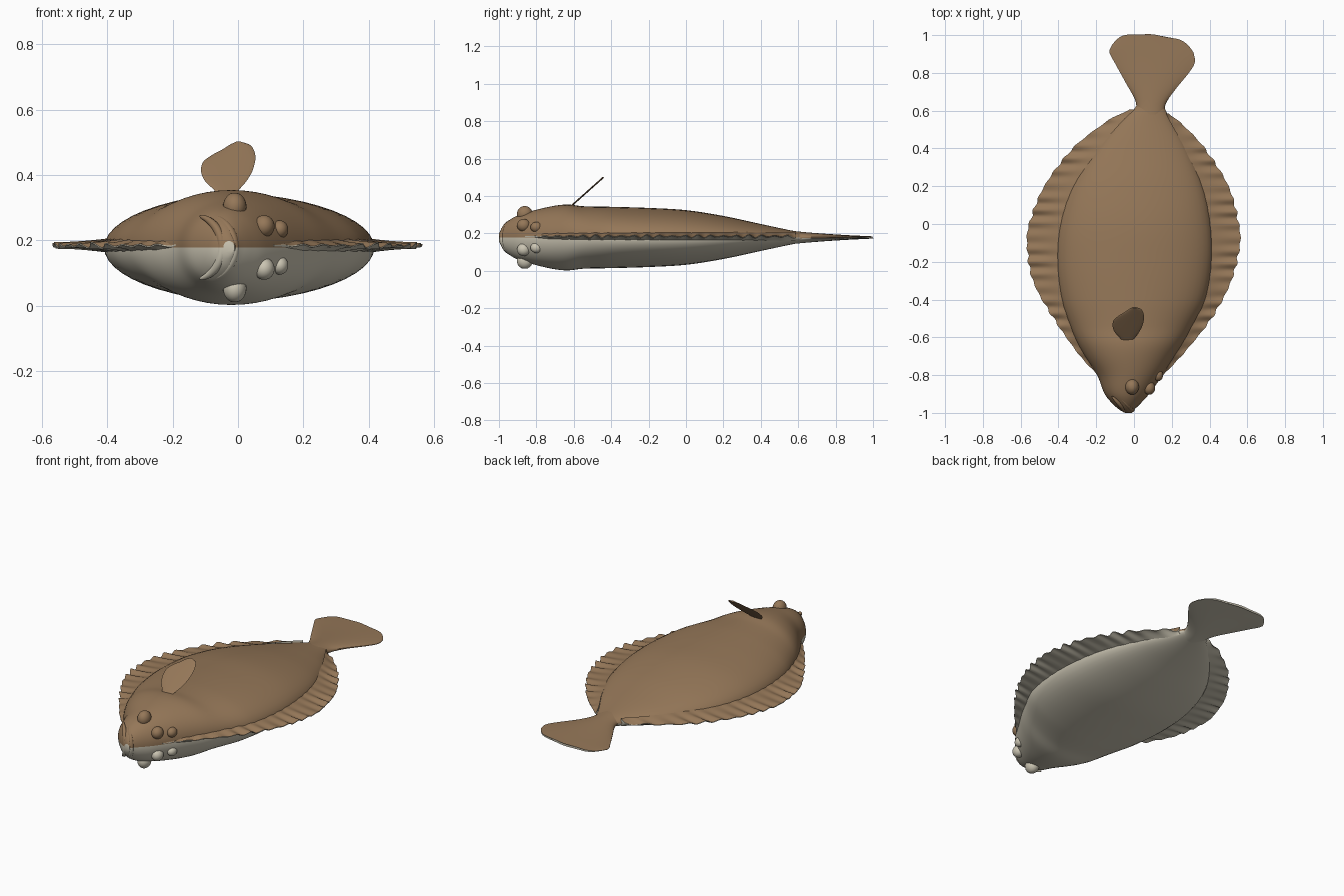
import bpy, math
from mathutils import Vector

if "Cube" in bpy.data.objects:
    bpy.data.objects.remove(bpy.data.objects["Cube"])

Z0 = 0.178  # mid plane of the flat fish


def material(name, rgb):
    m = bpy.data.materials.new(name)
    m.diffuse_color = (*rgb, 1)
    m.use_nodes = True
    m.node_tree.nodes["Principled BSDF"].inputs["Base Color"].default_value = m.diffuse_color
    return m


BROWN = material("upper brown", (0.30, 0.185, 0.098))
CREAM = material("belly cream", (0.60, 0.56, 0.45))


def curve(table, t, k):
    """Smooth interpolation of column k of a table keyed on column 0."""
    n = len(table)
    t = min(max(t, table[0][0]), table[-1][0])
    i = max(j for j in range(n - 1) if table[j][0] <= t)

    def slope(j):
        a, b = table[max(j - 1, 0)], table[min(j + 1, n - 1)]
        return (b[k] - a[k]) / (b[0] - a[0])
    p, q = table[i], table[i + 1]
    h = q[0] - p[0]
    u = (t - p[0]) / h
    return ((2*u**3 - 3*u*u + 1) * p[k] + (u**3 - 2*u*u + u) * h * slope(i)
            + (3*u*u - 2*u**3) * q[k] + (u**3 - u*u) * h * slope(i + 1))


def loft(name, rings, upper):
    """Skin closed rings, cap both ends; upper(face) selects brown faces."""
    n = len(rings[0])
    verts = [v for r in rings for v in r]
    faces = [(i*n + j, i*n + (j+1) % n, (i+1)*n + (j+1) % n, (i+1)*n + j)
             for i in range(len(rings) - 1) for j in range(n)]
    faces += [tuple(range(n))[::-1], tuple(range((len(rings) - 1)*n, len(rings)*n))]
    me = bpy.data.meshes.new(name)
    me.from_pydata(verts, [], faces)
    finish(name, me, upper)


def finish(name, me, upper):
    import bmesh
    bm = bmesh.new()
    bm.from_mesh(me)
    bmesh.ops.recalc_face_normals(bm, faces=bm.faces)
    bm.to_mesh(me)
    bm.free()
    me.materials.append(BROWN)
    me.materials.append(CREAM)
    for p in me.polygons:
        p.material_index = 0 if upper(p) else 1
    ob = bpy.data.objects.new(name, me)
    bpy.context.collection.objects.link(ob)
    bpy.context.view_layer.objects.active = ob
    ob.select_set(True)
    bpy.ops.object.shade_smooth_by_angle(angle=math.radians(50))
    ob.select_set(False)


def by_height(p):
    return p.center.z > Z0


def by_normal(p):
    return p.normal.z > 0


# Body: y, left x, right x, half thickness
BODY = [(-1.0, -0.045, -0.01, 0.02), (-0.985, -0.075, 0.0, 0.052), (-0.95, -0.115, 0.035, 0.088),
        (-0.9, -0.155, 0.08, 0.118), (-0.8, -0.195, 0.15, 0.148), (-0.7, -0.26, 0.215, 0.17),
        (-0.63, -0.30, 0.26, 0.176), (-0.55, -0.335, 0.305, 0.167), (-0.4, -0.385, 0.38, 0.164),
        (-0.2, -0.41, 0.415, 0.158), (0, -0.395, 0.41, 0.146), (0.2, -0.33, 0.37, 0.115),
        (0.4, -0.20, 0.285, 0.072), (0.55, -0.065, 0.195, 0.04), (0.62, 0.01, 0.16, 0.027),
        (0.68, 0.03, 0.15, 0.018)]
rings = []
for i in range(91):
    y = -1 + 1.68 * (i / 90) ** 1.25
    l, r, t = (curve(BODY, y, k) for k in (1, 2, 3))
    rings.append([((l + r) / 2 + (r - l) / 2 * math.cos(a), y, Z0 + t * math.sin(a))
                  for a in (math.tau * j / 48 for j in range(48))])
loft("body", rings, by_height)

# Rippled side fins: y, left outer x, right outer x
FIN = [(-0.86, -0.17, 0.11), (-0.8, -0.195, 0.155), (-0.7, -0.285, 0.25), (-0.5, -0.425, 0.41),
       (-0.3, -0.535, 0.515), (-0.1, -0.567, 0.562), (0, -0.555, 0.555), (0.2, -0.475, 0.50),
       (0.4, -0.325, 0.375), (0.5, -0.205, 0.285), (0.57, -0.10, 0.205), (0.605, -0.025, 0.165)]
for side, name in ((1, "left_fin"), (2, "right_fin")):
    s = -1 if side == 1 else 1
    end = 0.605 if side == 1 else 0.585
    rings = []
    for i in range(241):
        y = -0.86 + (end + 0.86) * i / 240
        mid = (curve(BODY, y, 1) + curve(BODY, y, 2)) / 2
        inner = mid + (curve(BODY, y, side) - mid) * 0.93
        grow = min(1, i / 50)
        wave = math.sin(y * 92 + side) * (0.65 + 0.35 * math.sin(y * 23))
        outer = curve(FIN, y, side) + s * 0.006 * wave * grow
        top, bottom = [], []
        for v in (0, 0.25, 0.5, 0.75, 1):
            x = inner + (outer - inner) * v
            z = Z0 + 0.006 + 0.009 * wave * v * grow
            h = 0.022 * (1 - v) ** 1.5 + 0.002
            top.append((x, y, z + h))
            bottom.append((x, y, z - h))
        rings.append(top + bottom[::-1])
    loft(name, rings, by_normal)

# Tail fin: s, left x, left y, right x, right y
TAIL = [(0, 0.012, 0.58, 0.16, 0.58), (0.2, 0.008, 0.65, 0.17, 0.64), (0.45, -0.045, 0.75, 0.225, 0.72),
        (0.7, -0.10, 0.85, 0.29, 0.80), (0.85, -0.13, 0.91, 0.322, 0.855), (1, -0.115, 0.95, 0.315, 0.91)]
rings = []
for i in range(31):
    s = i / 30
    lx, ly, rx, ry = (curve(TAIL, s, k) for k in (1, 2, 3, 4))
    top, bottom = [], []
    for j in range(25):
        v = j / 24
        u = 2 * v - 1
        y = ly + (ry - ly) * v + 0.07 * s * s * (1 - u ** 4) + 0.004 * s**6 * math.sin(v * 16)
        h = (0.028 * (1 - s) ** 1.2 + 0.006) * math.sqrt(max(0.02, 1 - u * u))
        x = lx + (rx - lx) * v
        top.append((x, y, Z0 + h))
        bottom.append((x, y, Z0 - h))
    rings.append(top + bottom[::-1])
loft("tail_fin", rings, by_height)

# Raised pectoral fin on the upper side: z, left x, right x
PEC = [(0.32, -0.065, -0.01), (0.35, -0.07, 0.0), (0.38, -0.10, 0.025), (0.41, -0.113, 0.043),
       (0.44, -0.107, 0.052), (0.46, -0.082, 0.053), (0.48, -0.045, 0.047), (0.493, -0.025, 0.036),
       (0.50, -0.008, 0.012)]
rings = []
for i in range(31):
    z = 0.32 + 0.18 * i / 30
    y = -0.615 + (z - 0.345) * 1.12
    l, r = curve(PEC, z, 1), curve(PEC, z, 2)
    rings.append([((l + r) / 2 + (r - l) / 2 * math.cos(a), y - 0.003 * math.sin(a), z + 0.003 * math.sin(a))
                  for a in (math.tau * j / 20 for j in range(20))])
loft("pectoral_fin", rings, by_height)


# Eyes and nostril bumps, mirrored on the pale side
def bump(name, c, rad):
    rings = []
    for i in range(1, 16):
        a = math.pi * i / 16
        rings.append([(c[0] + rad[0] * math.sin(a) * math.cos(b), c[1] + rad[1] * math.sin(a) * math.sin(b),
                       c[2] - rad[2] * math.cos(a)) for b in (math.tau * j / 24 for j in range(24))])
    loft(name, rings, lambda p: c[2] > Z0)


for s, tag in ((1, "upper"), (-1, "lower")):
    bump(tag + "_eye", (-0.01, -0.862, Z0 + s * 0.125), (0.036, 0.042, 0.043))
    bump(tag + "_side_eye", (0.08, -0.868, Z0 + s * 0.065), (0.032, 0.036, 0.034))
    bump(tag + "_gill_knob", (0.128, -0.80, Z0 + s * 0.055), (0.026, 0.032, 0.028))

# Lips: two curved tubes around the sideways mouth
for name, dx, rad in (("lower_lip", -0.034, 0.015), ("upper_lip", 0.004, 0.014)):
    pts = []
    for i in range(41):
        a = math.radians(-78 + 156 * i / 40)
        pts.append(Vector((-0.10 + dx + 0.085 * math.cos(a), -0.895 - 0.088 * math.cos(a), Z0 + 0.098 * math.sin(a))))
    rings = []
    for i, p in enumerate(pts):
        d = (pts[min(i + 1, 40)] - pts[max(i - 1, 0)]).normalized()
        n = d.cross(Vector((1, 1, 0))).normalized()
        b = d.cross(n)
        rr = rad * (0.25 + 0.75 * math.sin(math.pi * i / 40) ** 0.6) if 0 < i < 40 else rad * 0.2
        rings.append([tuple(p + rr * (n * math.cos(t) + b * math.sin(t)))
                      for t in (math.tau * j / 12 for j in range(12))])
    loft(name, rings, by_height)
